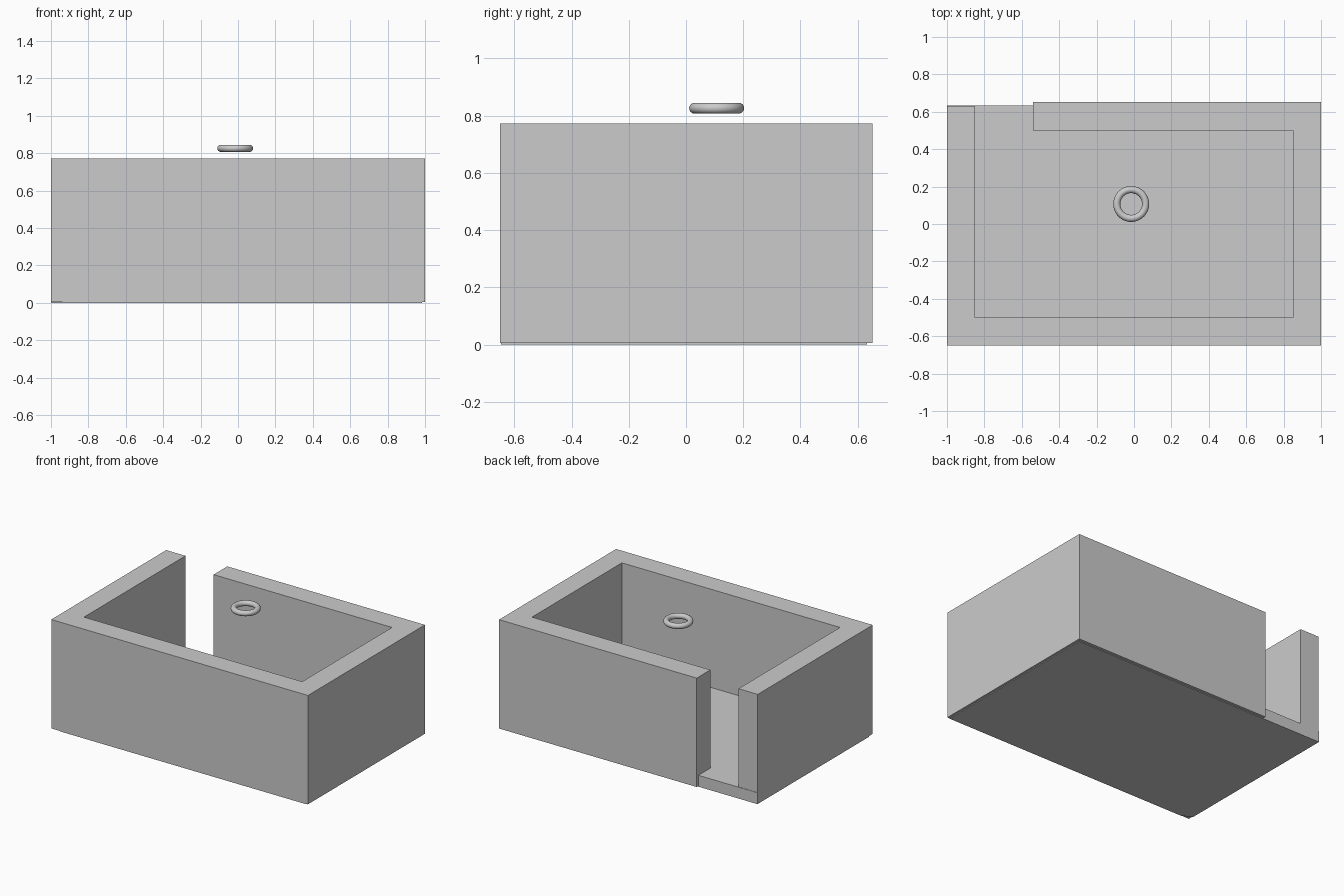
import bpy, bmesh

if "Cube" in bpy.data.objects:
    bpy.data.objects.remove(bpy.data.objects["Cube"])


def extrude_outline(name, outline, z0, z1):
    """Make a closed solid by raising a flat outline from z0 to z1."""
    mesh = bpy.data.meshes.new(name)
    bm = bmesh.new()
    face = bm.faces.new([bm.verts.new((x, y, z0)) for x, y in outline])
    raised = bmesh.ops.extrude_face_region(bm, geom=[face], use_keep_orig=True)
    top = [v for v in raised["geom"] if isinstance(v, bmesh.types.BMVert)]
    bmesh.ops.translate(bm, verts=top, vec=(0, 0, z1 - z0))
    bmesh.ops.recalc_face_normals(bm, faces=bm.faces)
    bm.to_mesh(mesh)
    bm.free()
    obj = bpy.data.objects.new(name, mesh)
    bpy.context.collection.objects.link(obj)
    return obj


# Floor slab, slightly inside the wall footprint
extrude_outline("floor", [(-1, -0.61), (-0.93, -0.646), (0.985, -0.646),
                          (0.985, 0.633), (-1, 0.633)], 0, 0.08)

# Thick walls in one run, with a doorway at the back left
extrude_outline("walls", [(-1, 0.63), (-1, -0.65), (1, -0.65), (1, 0.652),
                          (-0.54, 0.652), (-0.54, 0.5), (0.85, 0.5),
                          (0.85, -0.5), (-0.85, -0.5), (-0.85, 0.63)],
                0.005, 0.772)

# Small ring hovering over the room
bpy.ops.mesh.primitive_torus_add(location=(-0.015, 0.107, 0.826),
                                 major_radius=0.077, minor_radius=0.019,
                                 major_segments=48, minor_segments=16)
bpy.context.object.name = "floating_ring"
bpy.ops.object.shade_smooth()
